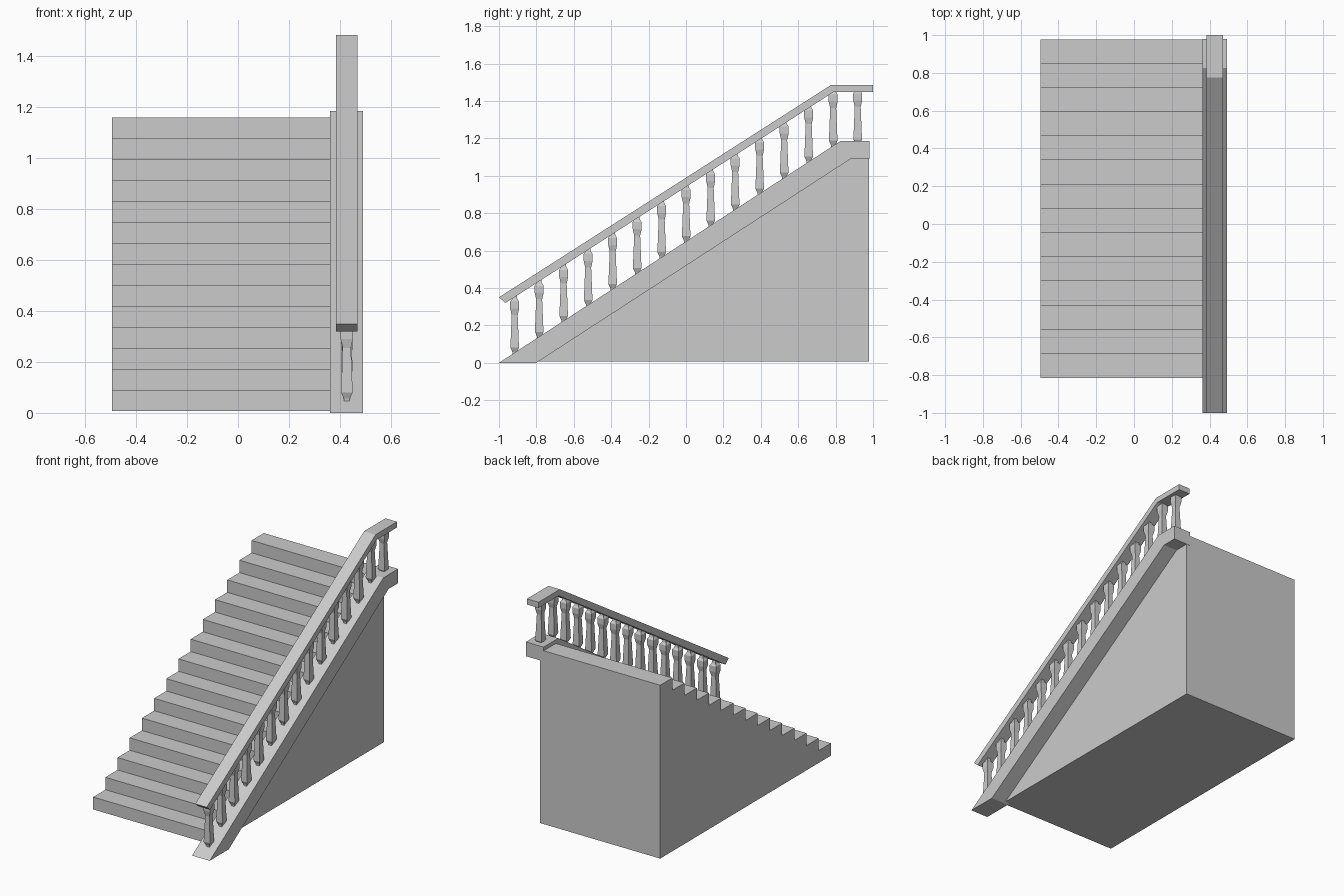
import bpy, bmesh

if "Cube" in bpy.data.objects:
    bpy.data.objects.remove(bpy.data.objects["Cube"])


def finish(name, bm):
    bmesh.ops.recalc_face_normals(bm, faces=bm.faces[:])
    mesh = bpy.data.meshes.new(name)
    bm.to_mesh(mesh)
    bm.free()
    obj = bpy.data.objects.new(name, mesh)
    bpy.context.collection.objects.link(obj)
    return obj


def extrude_profile(name, profile, x0, x1):
    """Solid from a (y, z) outline swept from x0 to x1."""
    bm = bmesh.new()
    face = bm.faces.new([bm.verts.new((x0, y, z)) for y, z in profile])
    ext = bmesh.ops.extrude_face_region(bm, geom=[face])
    moved = [v for v in ext["geom"] if isinstance(v, bmesh.types.BMVert)]
    bmesh.ops.translate(bm, vec=(x1 - x0, 0, 0), verts=moved)
    return finish(name, bm)


def square_baluster(name, x, y, z, profile):
    """Stack of square rings given as (height, half width)."""
    bm = bmesh.new()
    rings = [[bm.verts.new((x + sx * r, y + sy * r, z + h))
              for sx, sy in ((-1, -1), (1, -1), (1, 1), (-1, 1))]
             for h, r in profile]
    for a, b in zip(rings, rings[1:]):
        for i in range(4):
            j = (i + 1) % 4
            bm.faces.new((a[i], a[j], b[j], b[i]))
    bm.faces.new(rings[0][::-1])
    bm.faces.new(rings[-1])
    return finish(name, bm)


# Solid flight of steps
STEPS, Y0, Y1, Z0, Z1 = 14, -0.815, 0.978, 0.007, 1.16
run, rise = (Y1 - Y0) / STEPS, (Z1 - Z0) / STEPS
outline = [(Y0, Z0)]
for i in range(STEPS):
    outline += [(Y0 + i * run, Z0 + (i + 1) * rise),
                (Y0 + (i + 1) * run, Z0 + (i + 1) * rise)]
    # the tread end sits under the next riser
outline.append((Y1, Z0))
extrude_profile("steps", outline, -0.495, 0.39)

# Sloping stringer that carries the balusters
extrude_profile("stringer", [(-1, 0), (-0.8, 0), (0.88, 1.09), (0.98, 1.09),
                             (0.98, 1.185), (0.825, 1.185)], 0.362, 0.492)

# Handrail with level top end
extrude_profile("handrail", [(-1, 0.35), (-0.965, 0.32), (0.788, 1.447),
                             (1, 1.447), (1, 1.485), (0.775, 1.485)], 0.385, 0.47)

# Balusters, the last one standing on the level part
shape = [(-0.015, 0.010), (0.002, 0.012), (0.026, 0.023), (0.20, 0.016),
         (0.235, 0.024), (0.272, 0.024), (0.285, 0.015), (0.298, 0.012), (0.312, 0.012)]
for i in range(15):
    y = -0.916 + i * 0.131
    z = 1.168 if i == 14 else (y + 1) * 0.65
    square_baluster(f"baluster_{i + 1}", 0.4275, y, z, shape)
